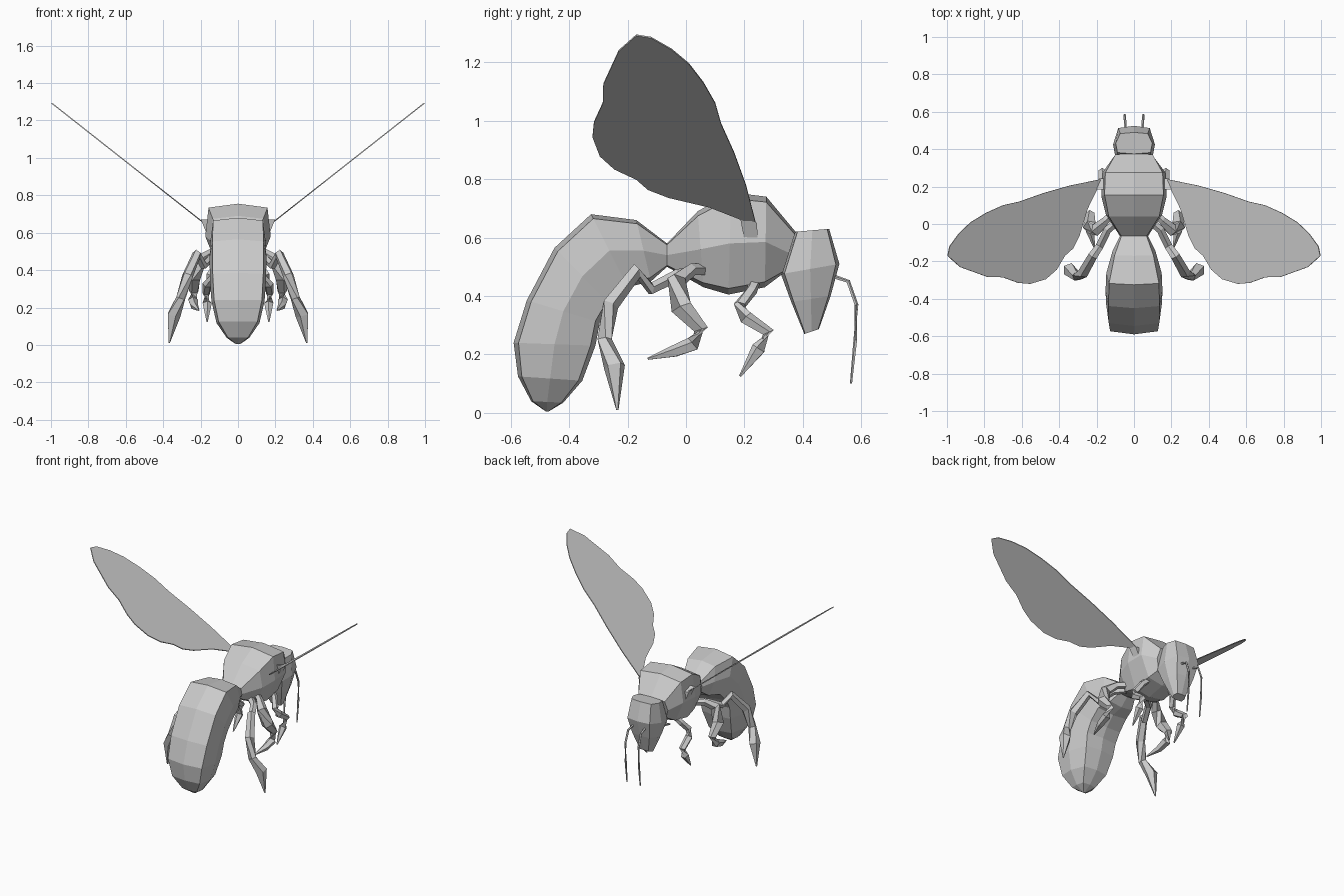
import bpy, bmesh, math
from mathutils import Vector

grey = bpy.data.materials.new("light grey")
grey.diffuse_color = (0.6, 0.6, 0.6, 1)


def make(name, verts, faces, mirror=False, thickness=0):
    me = bpy.data.meshes.new(name)
    me.from_pydata(verts, [], faces)
    bm = bmesh.new()
    bm.from_mesh(me)
    bmesh.ops.remove_doubles(bm, verts=bm.verts, dist=0.0005)
    bmesh.ops.recalc_face_normals(bm, faces=bm.faces)
    bm.to_mesh(me)
    bm.free()
    me.materials.append(grey)
    ob = bpy.data.objects.new(name, me)
    bpy.context.collection.objects.link(ob)
    if thickness:
        sol = ob.modifiers.new("thickness", 'SOLIDIFY')
        sol.thickness = thickness
        sol.offset = 0
    if mirror:
        ob.modifiers.new("mirror", 'MIRROR')
    return ob


def skin(rings):
    """Join equal-sized rings into a capped surface."""
    n = len(rings[0])
    verts = [v for r in rings for v in r]
    faces = [(i * n + j, i * n + (j + 1) % n, (i + 1) * n + (j + 1) % n, (i + 1) * n + j)
             for i in range(len(rings) - 1) for j in range(n)]
    faces += [tuple(range(n)), tuple(range(len(verts) - n, len(verts)))]
    return verts, faces


def body(name, sections, corner=0.9, drop=0.06):
    """Loft eight-sided sections: (top y, top z, bottom y, bottom z, half width, lower scale)."""
    rings = []
    for ty, tz, by, bz, w, low in sections:
        t, b = Vector((0, ty, tz)), Vector((0, by, bz))
        half = [(0, 0), (w * corner, drop), (w, 0.5), (w * low, 1 - drop), (0, 1)]
        pts = half + [(-x, f) for x, f in reversed(half[1:4])]
        rings.append([t.lerp(b, f) + Vector((x, 0, 0)) for x, f in pts])
    return make(name, *skin(rings))


def limb(name, path, sides=5):
    """Tapered tube through (x, y, z, radius) points, mirrored to both sides."""
    p = [Vector(q[:3]) for q in path]
    rings = []
    for i, q in enumerate(path):
        a, c = p[max(i - 1, 0)], p[min(i + 1, len(p) - 1)]
        rot = (c - a).to_track_quat('Z', 'X')
        rings.append([p[i] + rot @ Vector((math.cos(k * math.tau / sides) * q[3],
                                           math.sin(k * math.tau / sides) * q[3], 0))
                      for k in range(sides)])
    return make(name, *skin(rings), mirror=True)


# curled abdomen
body("abdomen", [
    (-0.065, 0.58, -0.065, 0.50, 0.075, 0.8),
    (-0.17, 0.66, -0.12, 0.45, 0.115, 0.75),
    (-0.325, 0.68, -0.20, 0.43, 0.148, 0.75),
    (-0.45, 0.565, -0.26, 0.37, 0.152, 0.75),
    (-0.545, 0.385, -0.295, 0.31, 0.15, 0.75),
    (-0.59, 0.24, -0.31, 0.23, 0.142, 0.75),
    (-0.575, 0.125, -0.355, 0.11, 0.115, 0.75),
    (-0.53, 0.04, -0.42, 0.035, 0.06, 0.8),
    (-0.48, 0.005, -0.47, 0.005, 0.012, 0.8)])

# thorax
body("thorax", [
    (-0.065, 0.58, -0.065, 0.50, 0.075, 0.8),
    (0.04, 0.69, 0.06, 0.43, 0.15, 0.7),
    (0.155, 0.755, 0.145, 0.405, 0.175, 0.65),
    (0.275, 0.74, 0.27, 0.43, 0.17, 0.65),
    (0.375, 0.62, 0.33, 0.475, 0.11, 0.75)])

# head, lofted downward to the narrow mouth
body("head", [
    (0.49, 0.63, 0.375, 0.62, 0.098, 0.9),
    (0.525, 0.51, 0.325, 0.475, 0.112, 0.85),
    (0.495, 0.40, 0.36, 0.38, 0.085, 0.85),
    (0.455, 0.287, 0.405, 0.27, 0.042, 0.9)], corner=0.75)

# antennae
limb("antennae", [(0.045, 0.51, 0.465, 0.007), (0.048, 0.555, 0.45, 0.007),
                  (0.05, 0.583, 0.37, 0.007), (0.05, 0.58, 0.25, 0.007),
                  (0.05, 0.565, 0.10, 0.004)])

# wings: flat outline given in side view, tilted outward
outline = [(0.195, 0.66), (0.24, 0.645), (0.205, 0.78), (0.165, 0.89), (0.12, 0.99),
           (0.10, 1.06), (0.06, 1.13), (0.01, 1.195), (-0.05, 1.245), (-0.12, 1.285),
           (-0.17, 1.293), (-0.23, 1.24), (-0.283, 1.125), (-0.285, 1.06),
           (-0.315, 0.995), (-0.32, 0.945), (-0.295, 0.88), (-0.245, 0.835),
           (-0.17, 0.80), (-0.13, 0.765), (-0.06, 0.738), (0.08, 0.705)]
make("wings", [(0.18 + (z - 0.65) * 1.27, y, z) for y, z in outline],
     [tuple(range(len(outline)))], mirror=True, thickness=0.006)

# wing roots: small wedges on the thorax sides
root = [(0.185, 0.67), (0.243, 0.65), (0.245, 0.60), (0.198, 0.60)]
make("wing_roots", *skin([[(0.14, y, z) for y, z in root],
                          [(0.17 + (z - 0.6) * 0.4, y, z) for y, z in root]]), mirror=True)

# legs
limb("front_legs", [(0.08, 0.24, 0.46, 0.02), (0.12, 0.225, 0.42, 0.02),
                    (0.15, 0.185, 0.37, 0.022), (0.165, 0.205, 0.325, 0.025),
                    (0.17, 0.28, 0.275, 0.022), (0.165, 0.25, 0.22, 0.026),
                    (0.165, 0.185, 0.125, 0.004)])
limb("middle_legs", [(0.08, 0.08, 0.49, 0.022), (0.15, 0.02, 0.49, 0.022),
                     (0.20, -0.03, 0.455, 0.034), (0.235, -0.015, 0.36, 0.038),
                     (0.235, 0.05, 0.285, 0.026), (0.24, 0.025, 0.235, 0.028),
                     (0.235, -0.04, 0.21, 0.022), (0.21, -0.13, 0.185, 0.004)])
limb("hind_legs", [(0.08, 0.02, 0.48, 0.022), (0.14, -0.03, 0.47, 0.022),
                   (0.185, -0.12, 0.425, 0.022), (0.22, -0.17, 0.485, 0.026),
                   (0.27, -0.26, 0.37, 0.03), (0.305, -0.28, 0.25, 0.026),
                   (0.345, -0.245, 0.16, 0.038), (0.368, -0.235, 0.01, 0.004)])
